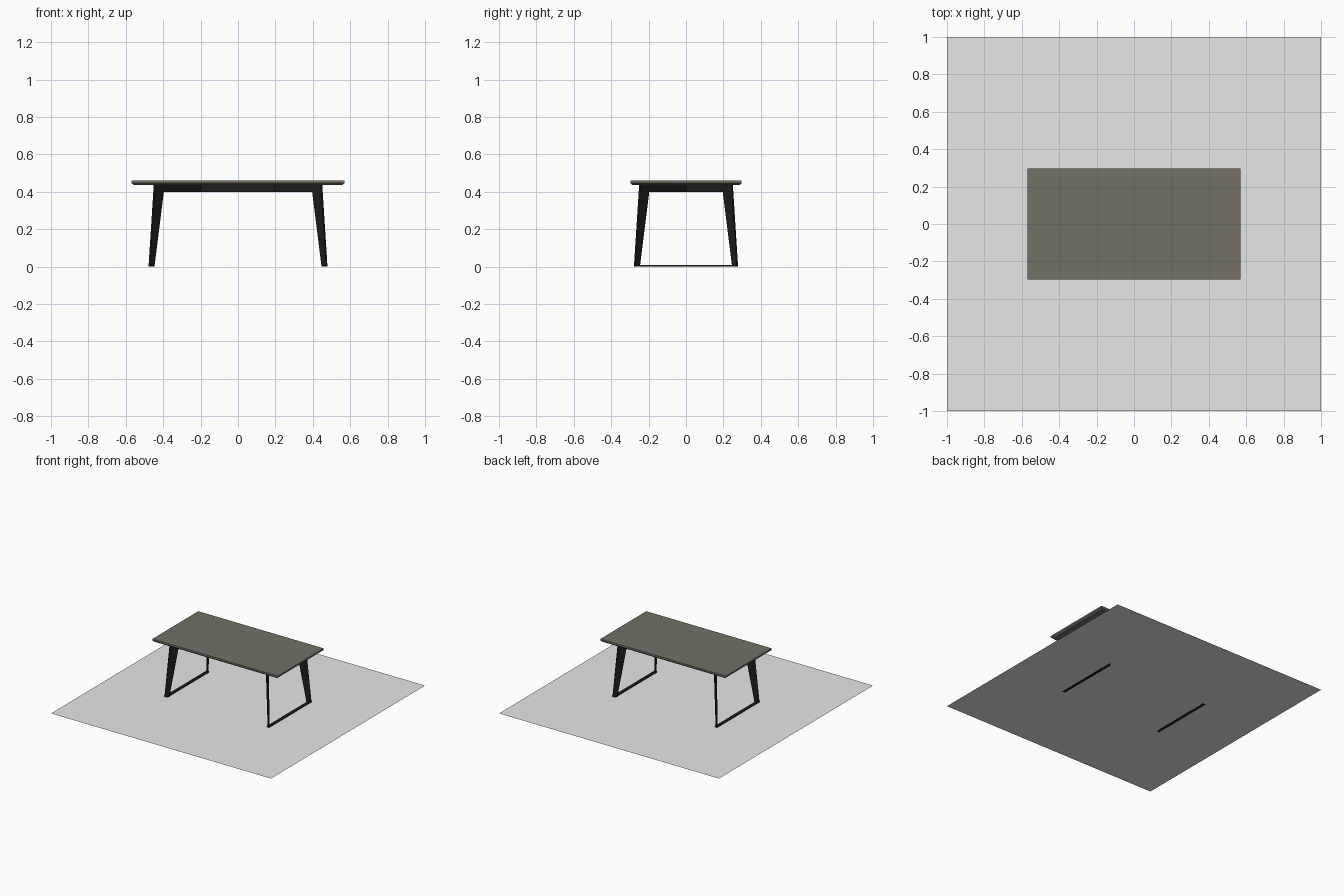
import bpy, bmesh

if "Cube" in bpy.data.objects:
    bpy.data.objects.remove(bpy.data.objects["Cube"])

def material(name, rgb):
    m = bpy.data.materials.new(name)
    m.diffuse_color = (*rgb, 1)
    m.use_nodes = True
    m.node_tree.nodes["Principled BSDF"].inputs["Base Color"].default_value = m.diffuse_color
    return m

WOOD = material("grey_brown_wood", (0.178, 0.156, 0.130))
BLACK = material("black_metal", (0.013, 0.013, 0.014))
GREY = material("light_grey", (0.8, 0.8, 0.8))

def finish(name, bm, mat):
    bmesh.ops.recalc_face_normals(bm, faces=bm.faces)
    me = bpy.data.meshes.new(name)
    bm.to_mesh(me)
    bm.free()
    me.materials.append(mat)
    ob = bpy.data.objects.new(name, me)
    bpy.context.collection.objects.link(ob)
    return ob

def box(name, lo, hi, mat):
    bm = bmesh.new()
    bmesh.ops.create_cube(bm, size=1)
    for v in bm.verts:
        v.co = [(l + h) / 2 + c * (h - l) for l, h, c in zip(lo, hi, v.co)]
    return finish(name, bm, mat)

# Table top, undercut along its lower edge
bm = bmesh.new()
rings = []
for x, y, z in ((0.557, 0.287, 0.437), (0.57, 0.298, 0.447), (0.57, 0.298, 0.461)):
    rings.append([bm.verts.new((sx * x, sy * y, z))
                  for sx, sy in ((-1, -1), (1, -1), (1, 1), (-1, 1))])
bm.faces.new(rings[0])
bm.faces.new(rings[-1])
for a, b in zip(rings, rings[1:]):
    for i in range(4):
        j = (i + 1) % 4
        bm.faces.new((a[i], a[j], b[j], b[i]))
finish("table_top", bm, WOOD)

# Leg plates: bent outline (distance along the diagonal, height), set at 45 degrees
SPINE, T = 0.20, 0.0035
OUTLINE = [(0, 0.40), (0.20, 0.40), (0.25, 0), (0.275, 0), (0.247, 0.437), (0, 0.437)]

def leg(name, sx, sy):
    bm = bmesh.new()
    sides = [[bm.verts.new((sx * (SPINE + u + t), sy * (u - t), z)) for u, z in OUTLINE]
             for t in (-T, T)]
    n = len(OUTLINE)
    for s in sides:
        bm.faces.new(s)
    for i in range(n):
        j = (i + 1) % n
        bm.faces.new((sides[0][i], sides[0][j], sides[1][j], sides[1][i]))
    finish(name, bm, BLACK)

for sx, side in ((-1, "left"), (1, "right")):
    for sy, end in ((-1, "front"), (1, "back")):
        leg(f"{end}_{side}_leg", sx, sy)
    # Foot bar joining front and back legs
    x0, x1 = sorted((sx * 0.452, sx * 0.475))
    box(f"{side}_foot_bar", (x0, -0.27, 0), (x1, 0.27, 0.01), BLACK)

# Central rail under the top
box("centre_rail", (-0.205, -0.005, 0.40), (0.205, 0.005, 0.437), BLACK)

# Flat square base sheet that is part of the model
bm = bmesh.new()
bm.faces.new([bm.verts.new(p) for p in
              ((-1, -1, 0.002), (1, -1, 0.002), (1, 1, 0.002), (-1, 1, 0.002))])
finish("base_sheet", bm, GREY)
